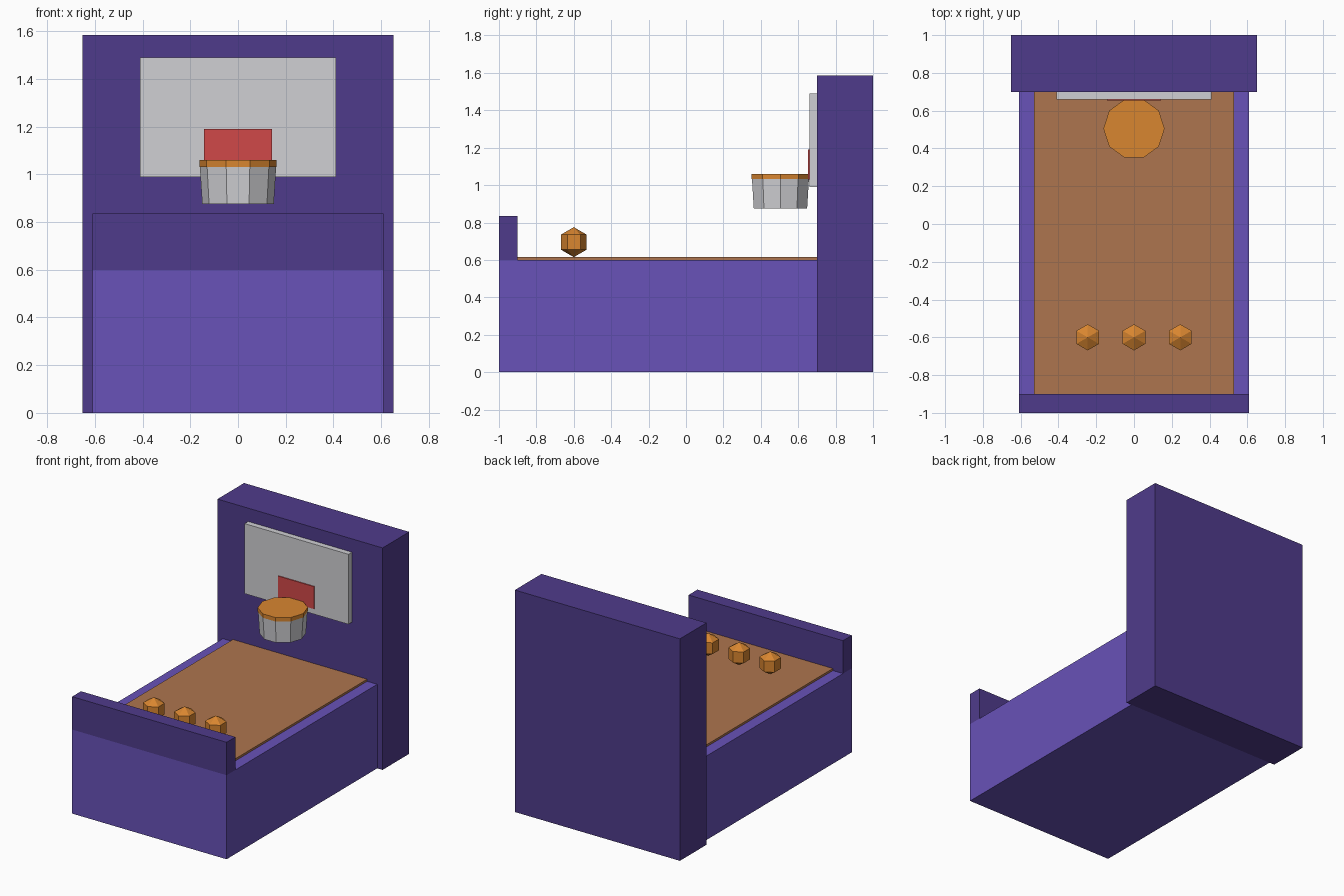
import bpy
import math

cube = bpy.data.objects.get("Cube")
if cube:
    bpy.data.objects.remove(cube, do_unlink=True)


def material(name, srgb):
    """Flat material from a hex colour, converted to linear."""
    parts = [int(srgb[i:i + 2], 16) / 255 for i in (0, 2, 4)]
    colour = [c / 12.92 if c < 0.04 else ((c + 0.055) / 1.055) ** 2.4 for c in parts] + [1]
    mat = bpy.data.materials.new(name)
    mat.use_nodes = True
    mat.diffuse_color = colour
    mat.node_tree.nodes["Principled BSDF"].inputs["Base Color"].default_value = colour
    return mat


purple = material("purple", "6852B8")
dark_purple = material("dark purple", "4F3B8B")
wood = material("court brown", "AE754E")
white = material("light grey", "D0D0D4")
red = material("red", "D04848")
orange = material("orange", "D98630")


def finish(name, mat):
    obj = bpy.context.object
    obj.name = name
    obj.data.materials.append(mat)
    return obj


def box(name, mat, x, y, z):
    """Box centred on x, with half-width x and (min, max) ranges in y and z."""
    bpy.ops.mesh.primitive_cube_add(size=1, location=(0, sum(y) / 2, sum(z) / 2))
    obj = finish(name, mat)
    obj.scale = (2 * x, y[1] - y[0], z[1] - z[0])
    bpy.ops.object.transform_apply(location=False, rotation=False, scale=True)


def drum(name, mat, bottom_radius, top_radius, z):
    """Ten-sided hoop section with corners on the x axis."""
    bpy.ops.mesh.primitive_cone_add(vertices=10, radius1=bottom_radius, radius2=top_radius,
                                    depth=z[1] - z[0], location=(0, 0.505, sum(z) / 2),
                                    rotation=(0, 0, math.pi / 2))
    finish(name, mat)


# Cabinet
box("cabinet_base", purple, 0.61, (-1, 0.7), (0, 0.6))
box("front_rail", dark_purple, 0.61, (-1, -0.9), (0.6, 0.835))
box("back_panel", dark_purple, 0.652, (0.7, 1), (0, 1.585))
box("court_floor", wood, 0.53, (-0.9, 0.7), (0.6, 0.615))

# Backboard and hoop
box("backboard", white, 0.41, (0.66, 0.7), (0.99, 1.49))
box("backboard_target", red, 0.142, (0.653, 0.66), (1.03, 1.19))
drum("net", white, 0.15, 0.16, (0.875, 1.032))
drum("rim", orange, 0.162, 0.162, (1.032, 1.06))

# Faceted balls
for i, x in enumerate((-0.245, 0, 0.245)):
    bpy.ops.mesh.primitive_uv_sphere_add(segments=6, ring_count=2, radius=0.08,
                                         location=(x, -0.6, 0.695))
    finish(f"ball_{i + 1}", orange)
